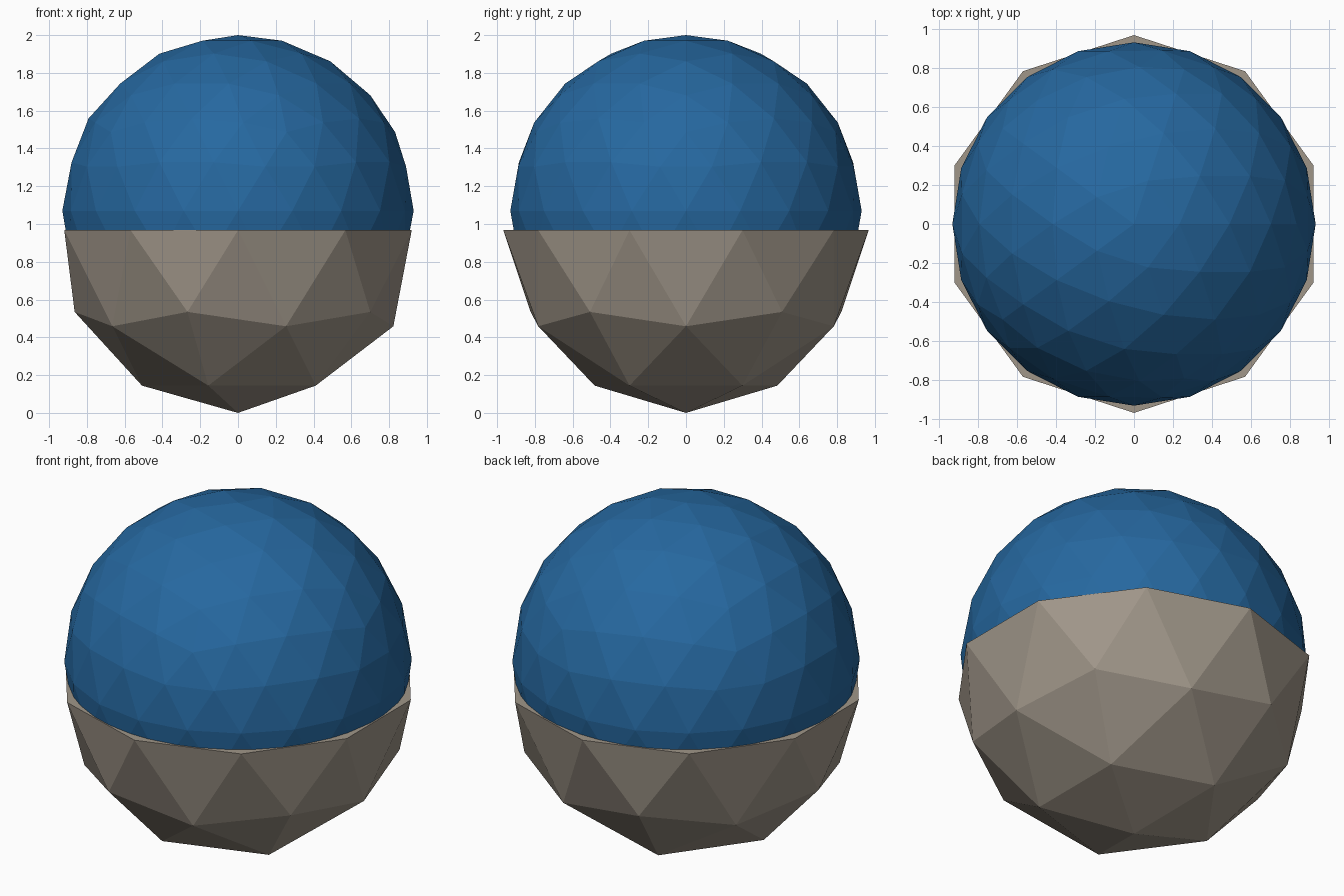
import bpy
import bmesh

if "Cube" in bpy.data.objects:
    bpy.data.objects.remove(bpy.data.objects["Cube"], do_unlink=True)

RIM = 0.967  # height where shell and dome meet


def make_material(name, rgb):
    mat = bpy.data.materials.new(name)
    mat.use_nodes = True
    mat.diffuse_color = (*rgb, 1)
    mat.node_tree.nodes["Principled BSDF"].inputs["Base Color"].default_value = (*rgb, 1)
    return mat


def cut_icosphere(name, detail, radius, height, keep_top, cap, mat):
    """Faceted sphere cut level with the rim, keeping one side."""
    bm = bmesh.new()
    bmesh.ops.create_icosphere(bm, subdivisions=detail, radius=radius)
    bmesh.ops.translate(bm, verts=bm.verts, vec=(0, 0, height))
    bmesh.ops.bisect_plane(
        bm, geom=bm.verts[:] + bm.edges[:] + bm.faces[:], dist=0.0005,
        plane_co=(0, 0, RIM), plane_no=(0, 0, 1),
        clear_inner=keep_top, clear_outer=not keep_top)
    if cap:
        rim_edges = [e for e in bm.edges if e.is_boundary]
        bmesh.ops.holes_fill(bm, edges=rim_edges, sides=0)
        bmesh.ops.recalc_face_normals(bm, faces=bm.faces)
    mesh = bpy.data.meshes.new(name)
    bm.to_mesh(mesh)
    bm.free()
    mesh.materials.append(mat)
    obj = bpy.data.objects.new(name, mesh)
    bpy.context.collection.objects.link(obj)
    return obj


grey = make_material("warm grey", (0.35, 0.305, 0.25))
blue = make_material("deep blue", (0.019, 0.138, 0.35))

# Coarse lower shell with a flat rim
cut_icosphere("lower_shell", 2, RIM, RIM, False, True, grey)

# Finer dome sitting in the shell
cut_icosphere("upper_dome", 3, 0.93, 1.07, True, False, blue)
